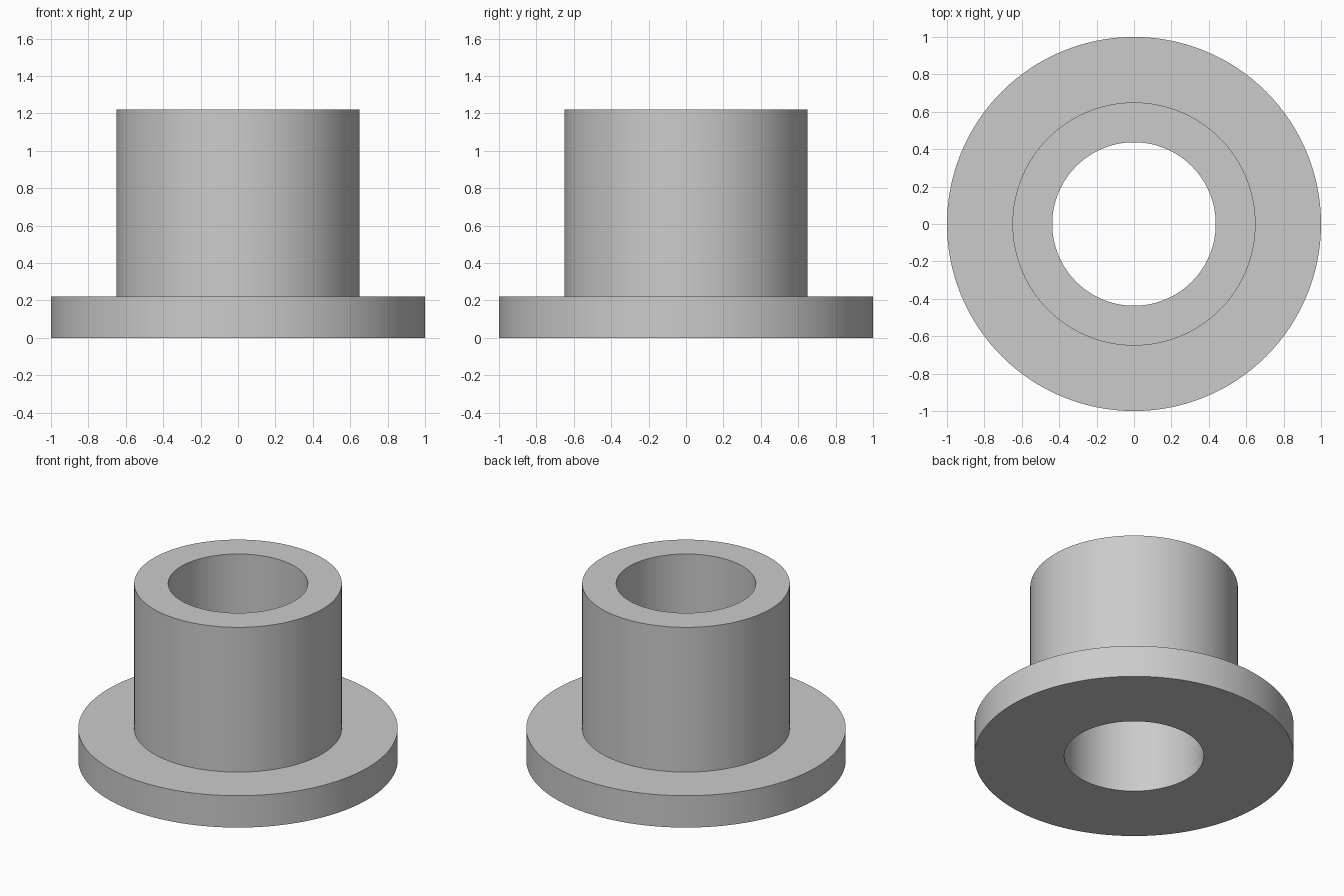
import bpy, bmesh, math
from mathutils import Vector

if "Cube" in bpy.data.objects:
    bpy.data.objects.remove(bpy.data.objects["Cube"])

FLANGE_R, SLEEVE_R, BORE_R = 1.0, 0.65, 0.437
FLANGE_H, TOTAL_H = 0.22, 1.22
SEGMENTS = 128

# Closed cross-section of the bushing: (radius, height)
profile = [(BORE_R, 0), (FLANGE_R, 0), (FLANGE_R, FLANGE_H),
           (SLEEVE_R, FLANGE_H), (SLEEVE_R, TOTAL_H), (BORE_R, TOTAL_H)]

# Revolve the section around z
bm = bmesh.new()
verts = [bm.verts.new((r, 0, z)) for r, z in profile]
edges = [bm.edges.new((v, verts[(i + 1) % len(verts)])) for i, v in enumerate(verts)]
bmesh.ops.spin(bm, geom=verts + edges, cent=Vector(), axis=(0, 0, 1),
               angle=math.tau, steps=SEGMENTS, use_merge=False)
bmesh.ops.remove_doubles(bm, verts=bm.verts[:], dist=1e-4)
bmesh.ops.recalc_face_normals(bm, faces=bm.faces[:])

mesh = bpy.data.meshes.new("flanged_bushing")
bm.to_mesh(mesh)
bm.free()
bushing = bpy.data.objects.new("flanged_bushing", mesh)
bpy.context.collection.objects.link(bushing)

# Single plain grey
grey = bpy.data.materials.new("light_grey")
grey.diffuse_color = (0.6, 0.6, 0.6, 1)
grey.use_nodes = True
grey.node_tree.nodes["Principled BSDF"].inputs["Base Color"].default_value = grey.diffuse_color
mesh.materials.append(grey)

# Smooth round walls, crisp rims
bpy.context.view_layer.objects.active = bushing
bushing.select_set(True)
bpy.ops.object.shade_smooth_by_angle(angle=math.radians(30))
